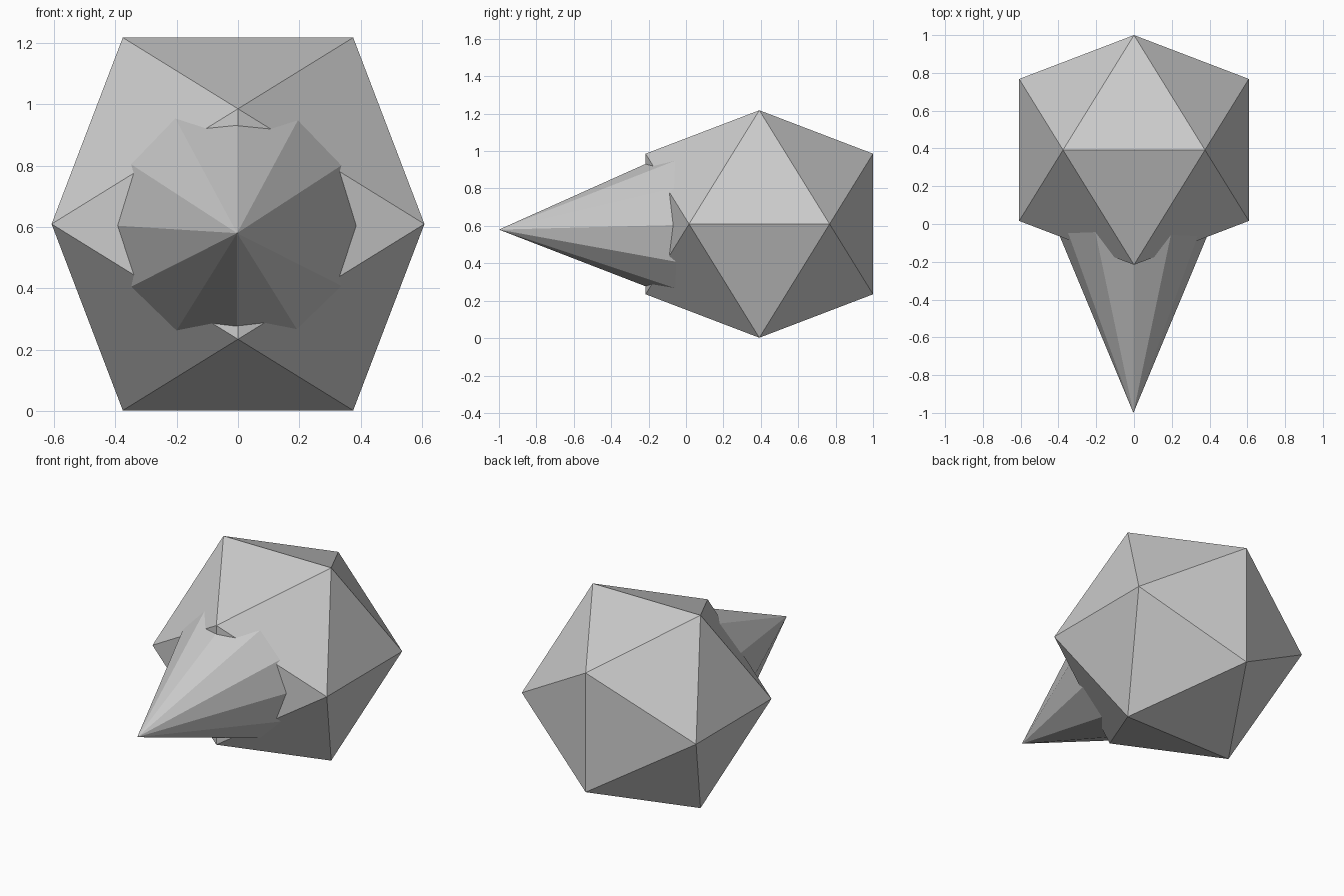
import bpy, bmesh, math
from mathutils import Matrix, Vector

if "Cube" in bpy.data.objects:
    bpy.data.objects.remove(bpy.data.objects["Cube"])


def add_object(name, bm):
    bmesh.ops.recalc_face_normals(bm, faces=bm.faces)
    mesh = bpy.data.meshes.new(name)
    bm.to_mesh(mesh)
    bm.free()
    obj = bpy.data.objects.new(name, mesh)
    bpy.context.collection.objects.link(obj)
    return obj


# Body: regular icosahedron from three golden rectangles
L = 0.608
S = L * 2 / (1 + math.sqrt(5))
bm = bmesh.new()
for a in (-S, S):
    for b in (-L, L):
        for co in ((a, 0, b), (b, a, 0), (0, b, a)):
            bm.verts.new(co)
bmesh.ops.convex_hull(bm, input=bm.verts)
body = add_object("icosahedron_body", bm)
body.location = (0, 1 - L, 0.61)

# Spike: twelve-sided cone with a slight downward tilt, base buried in the body
apex = Vector((-0.003, -1, 0.58))
depth, slope = 1.15, 0.417
bm = bmesh.new()
bmesh.ops.create_cone(bm, cap_ends=True, segments=12,
                      radius1=depth * slope, radius2=0, depth=depth)
bmesh.ops.remove_doubles(bm, verts=bm.verts, dist=1e-5)
bmesh.ops.translate(bm, verts=bm.verts, vec=(0, 0, -depth / 2))
spike = add_object("cone_spike", bm)
spike.matrix_world = (Matrix.Translation(apex)
                      @ Matrix.Rotation(math.radians(91.5), 4, 'X'))
